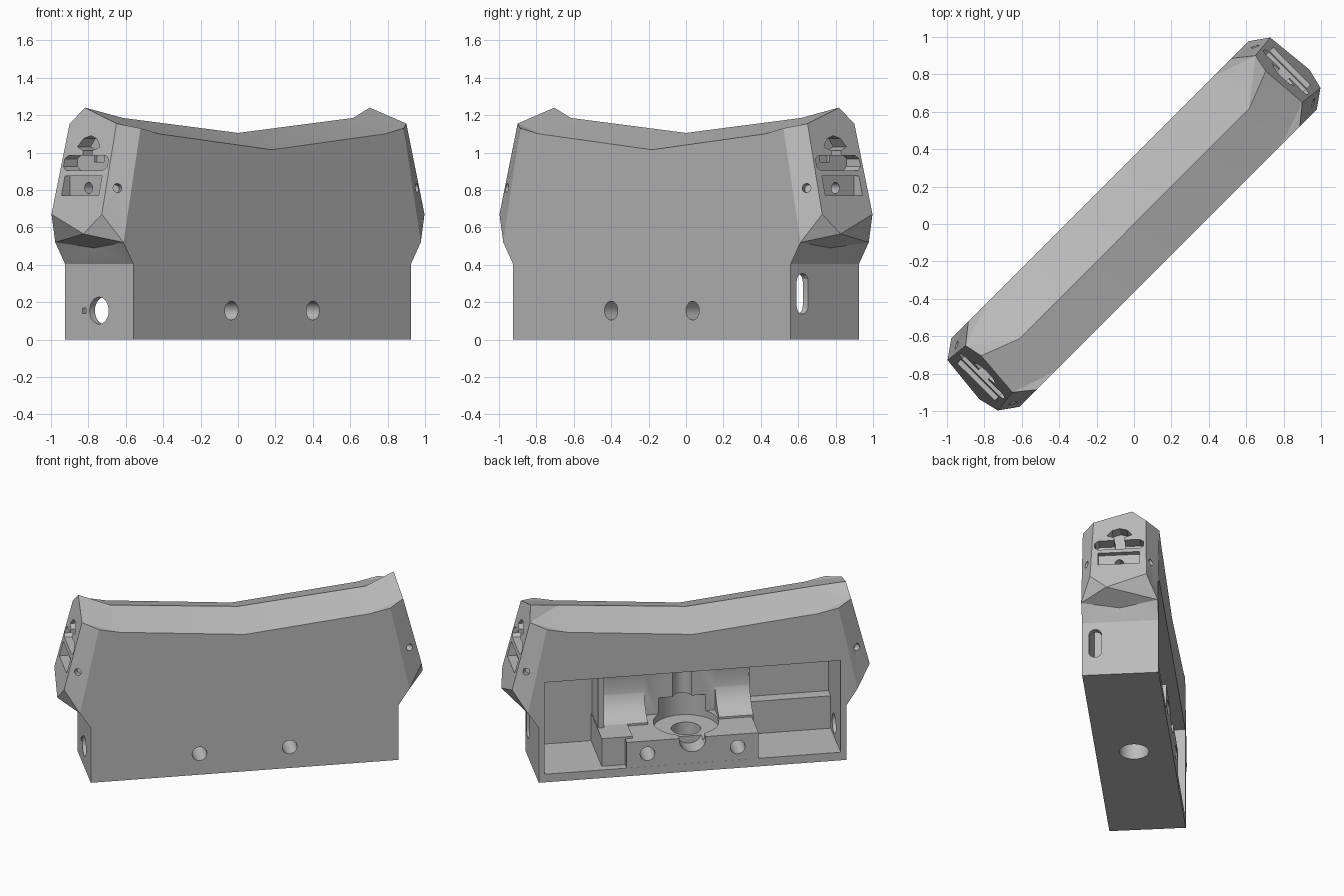
import bpy, bmesh, math
from mathutils import Vector, Matrix

if "Cube" in bpy.data.objects:
    bpy.data.objects.remove(bpy.data.objects["Cube"], do_unlink=True)

grey = bpy.data.materials.new("mid_grey")
grey.use_nodes = True
grey.diffuse_color = (0.5, 0.5, 0.5, 1)
grey.node_tree.nodes["Principled BSDF"].inputs["Base Color"].default_value = (0.5, 0.5, 0.5, 1)


def to_object(bm, name):
    bmesh.ops.recalc_face_normals(bm, faces=bm.faces)
    mesh = bpy.data.meshes.new(name)
    bm.to_mesh(mesh)
    bm.free()
    mesh.materials.append(grey)
    ob = bpy.data.objects.new(name, mesh)
    bpy.context.collection.objects.link(ob)
    return ob


def box(lo, hi):
    bm = bmesh.new()
    lo, hi = Vector(lo), Vector(hi)
    bmesh.ops.create_cube(bm, size=1, matrix=Matrix.Translation((lo + hi) / 2) @ Matrix.Diagonal((*(hi - lo), 1)))
    return to_object(bm, "block")


def rod(center, axis, radius, length):
    bm = bmesh.new()
    turn = Vector(axis).to_track_quat("Z", "Y").to_matrix().to_4x4()
    bmesh.ops.create_cone(bm, cap_ends=True, segments=40, radius1=radius, radius2=radius,
                          depth=length, matrix=Matrix.Translation(center) @ turn)
    return to_object(bm, "rod")


def prism(outline, u0, u1):
    """Extrude a (depth, height) outline along the length."""
    bm = bmesh.new()
    face = bm.faces.new([bm.verts.new((u0, v, z)) for v, z in outline])
    out = bmesh.ops.extrude_face_region(bm, geom=[face])
    bmesh.ops.translate(bm, vec=(u1 - u0, 0, 0),
                        verts=[g for g in out["geom"] if isinstance(g, bmesh.types.BMVert)])
    return to_object(bm, "prism")


def apply_mod(ob, mod):
    bpy.context.view_layer.objects.active = ob
    bpy.ops.object.modifier_apply(modifier=mod.name)


def combine(ob, tool, operation):
    mod = ob.modifiers.new("combine", "BOOLEAN")
    mod.operation, mod.solver, mod.object = operation, "EXACT", tool
    apply_mod(ob, mod)
    bpy.data.objects.remove(tool, do_unlink=True)


def cut(ob, tool):
    combine(ob, tool, "DIFFERENCE")


def add(ob, tool):
    combine(ob, tool, "UNION")


# Faceted shell: one half, then mirrored along its length
T = 0.258
points = {
    "a0": (0, -T, 0), "a1": (0, -T, 1.015), "a2": (0, 0, 1.105),
    "b1": (0.855, -T, 1.1), "b2": (0.87, 0, 1.185), "c1": (0.995, -T, 1.13),
    "e1": (1.096, -0.177, 1.155), "e2": (1.076, 0.08, 1.24),
    "d1": (1.22, -0.19, 0.67), "d2": (1.247, -0.078, 0.565),
    "f1": (1.124, -T, 0.52), "g1": (1.05, -T, 0.405), "h1": (1.05, -T, 0),
    "m2": (1.088, 0, 0.49),
}
for key in [k for k in points if k[1] in "01"]:
    u, v, z = points[key]
    points[key[0] + {"0": "4", "1": "3"}[key[1]]] = (u, -v, z)
sides = ["a0 h1 g1 f1 c1 b1 a1", "a1 b1 b2 a2", "b1 c1 e1", "b1 e1 b2", "b2 e1 e2",
         "c1 f1 d1 e1", "f1 d2 d1", "m2 d2 f1", "m2 f1 g1"]
swap = str.maketrans("0134", "4310")
faces = sides + [" ".join(reversed(s.translate(swap).split())) for s in sides]
faces += ["d1 d2 d3 e3 e2 e1", "m2 g1 g3", "g1 h1 h3 g3", "a0 a4 h3 h1"]
bm = bmesh.new()
verts = {k: bm.verts.new(p) for k, p in points.items()}
for f in faces:
    bm.faces.new([verts[k] for k in f.split()])
body = to_object(bm, "housing")
mirror = body.modifiers.new("mirror", "MIRROR")
mirror.use_clip = True
apply_mod(body, mirror)

# Rear pocket
cut(body, box((-1.01, -0.215, 0.06), (1.01, 0.4, 0.74)))

# Pocket interior: platform, side block, back wall, divider and ledge
add(body, box((-0.45, -0.23, 0.03), (0.45, 0.2575, 0.25)))
add(body, box((0.4, -0.235, 0.025), (0.61, 0.2, 0.265)))
add(body, box((-0.455, -0.24, 0.2), (0.57, -0.15, 0.76)))
add(body, box((0.565, -0.225, 0.2), (0.605, 0.03, 0.7)))
add(body, box((-1.03, -0.233, 0.035), (-0.44, -0.13, 0.3)))

# Curved cradles
for lo, hi in ((0.26, 0.575), (-0.46, -0.225)):
    cradle = box((lo, -0.228, 0.22), (hi, 0.0, 0.77))
    cut(cradle, rod((0, 0.08, 0.49), (1, 0, 0), 0.24, 3))
    add(body, cradle)

# Central seat, bore and vertical groove
cut(body, rod((0, 0, 0.285), (0, 0, 1), 0.22, 0.17))
cut(body, rod((0, 0, 0.1), (0, 0, 1), 0.1, 0.5))
cut(body, rod((0, -0.14, 0.47), (0, 0, 1), 0.065, 0.53))
cut(body, rod((0, 0.22, 0.235), (0, 1, 0), 0.09, 0.2))

# Cross holes through the base
for u in (-0.308, 0.308):
    cut(body, rod((u, 0, 0.155), (0, 1, 0), 0.05, 1))

# End wall openings: round hole and pin on one end, slot on the other
cut(body, rod((-1.04, 0, 0.155), (1, 0, 0), 0.072, 0.2))
cut(body, box((-1.1, 0.1, 0.14), (-1.02, 0.125, 0.17)))
slot = [(-0.17 + 0.043 * math.cos(a), 0.245 + 0.043 * math.sin(a) + (0.065 if i < 10 else -0.065))
        for i, a in enumerate(math.pi * k / 9 for k in list(range(10)) + list(range(9, 19)))]
cut(body, prism(slot, 0.98, 1.2))

# Recesses on the sloping end faces and screw holes in the corner bevels
mushroom = [(-0.085, 1.03), (-0.05, 1.075), (0, 1.09), (0.05, 1.075), (0.085, 1.03),
            (0.035, 1.01), (0.035, 0.95), (-0.035, 0.95), (-0.035, 1.01)]
bar = [(-0.165, 0.925), (-0.14, 0.905), (0.14, 0.905), (0.165, 0.925),
       (0.165, 0.965), (0.14, 0.985), (-0.14, 0.985), (-0.165, 0.965)]
window = [(-0.14, 0.77), (0.14, 0.77), (0.14, 0.875), (-0.14, 0.875)]
for s in (-1, 1):
    cut(body, prism(mushroom, s * 1.03, s * 1.4))
    cut(body, prism(bar, s * 1.05, s * 1.4))
    cut(body, prism(window, s * 1.13, s * 1.4))
    cut(body, rod((s * 1.13, 0, 0.81), (1, 0, 0), 0.03, 0.12))
    for t in (-1, 1):
        cut(body, rod((s * 1.13, t * 0.217, 0.81), (s * 0.5, t * 0.86, 0.13), 0.024, 0.1))

# Turn diagonally and finish
body.data.transform(Matrix.Rotation(math.pi / 4, 4, "Z"))
body.data.materials.clear()
body.data.materials.append(grey)
for p in body.data.polygons:
    p.material_index = 0
bpy.ops.object.select_all(action="DESELECT")
body.select_set(True)
bpy.context.view_layer.objects.active = body
bpy.ops.object.shade_smooth_by_angle(angle=math.radians(15))
